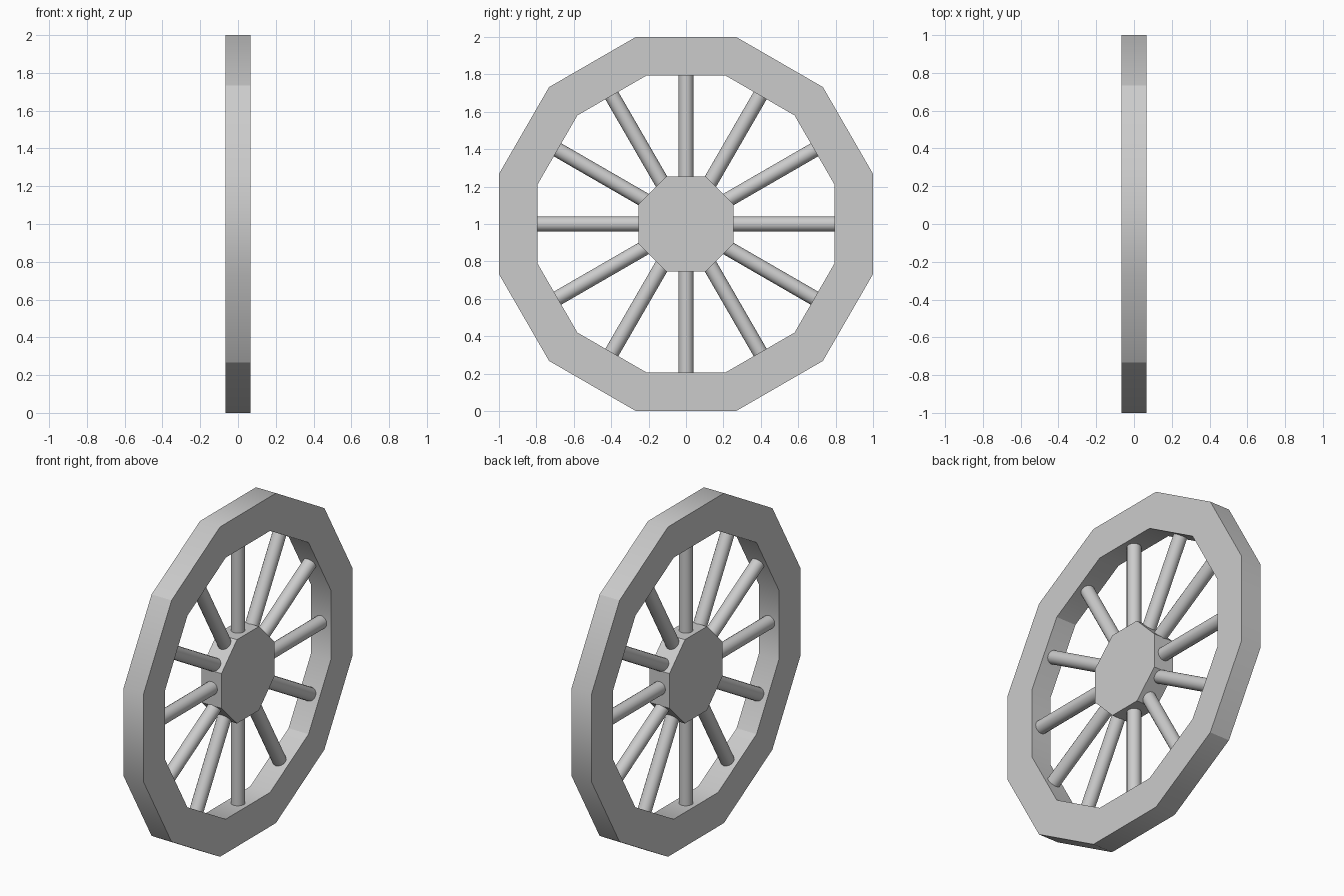
import bpy, bmesh
from math import radians, pi, cos, sin
from mathutils import Matrix, Vector

if "Cube" in bpy.data.objects:
    bpy.data.objects.remove(bpy.data.objects["Cube"])

CENTRE = Vector((0, 0, 1))
HALF = 0.067          # half thickness of rim and hub


def ring(bm, sides, apothem, x):
    """Polygon in the YZ plane with flats on the axes."""
    r = apothem / cos(pi / sides)
    return [bm.verts.new((x, r * cos((2 * i + 1) * pi / sides),
                          r * sin((2 * i + 1) * pi / sides)))
            for i in range(sides)]


def finish(name, bm, angle):
    bmesh.ops.recalc_face_normals(bm, faces=bm.faces)
    mesh = bpy.data.meshes.new(name)
    bm.to_mesh(mesh)
    bm.free()
    ob = bpy.data.objects.new(name, mesh)
    ob.location = CENTRE
    bpy.context.collection.objects.link(ob)
    bpy.ops.object.select_all(action='DESELECT')
    ob.select_set(True)
    bpy.context.view_layer.objects.active = ob
    bpy.ops.object.shade_smooth_by_angle(angle=radians(angle))
    return ob


# Twelve-sided rim
bm = bmesh.new()
loops = [ring(bm, 12, a, x) for a, x in
         ((1, -HALF), (1, HALF), (0.793, HALF), (0.793, -HALF))]
for k in range(4):
    a, b = loops[k], loops[(k + 1) % 4]
    for i in range(12):
        j = (i + 1) % 12
        bm.faces.new((a[i], a[j], b[j], b[i]))
rim = finish("rim", bm, 31)
# Crisp creases on the four diagonal corners of the tread
for e in rim.data.edges:
    p, q = (rim.data.vertices[v].co for v in e.vertices)
    if abs(p.x - q.x) > HALF and abs(abs(p.y) - abs(p.z)) < 0.01:
        e.use_edge_sharp = True

# Eight-sided hub
bm = bmesh.new()
left, right = ring(bm, 8, 0.254, -HALF), ring(bm, 8, 0.254, HALF)
bm.faces.new(left)
bm.faces.new(right)
for i in range(8):
    j = (i + 1) % 8
    bm.faces.new((left[i], left[j], right[j], right[i]))
finish("hub", bm, 30)

# Twelve round spokes, ends buried in hub and rim
for n in range(12):
    bm = bmesh.new()
    bmesh.ops.create_cone(
        bm, cap_ends=True, segments=16, radius1=0.04, radius2=0.04, depth=0.58,
        matrix=Matrix.Rotation(n * pi / 6, 4, 'X') @ Matrix.Translation((0, 0, 0.525)))
    finish(f"spoke_{n + 1}", bm, 40)
